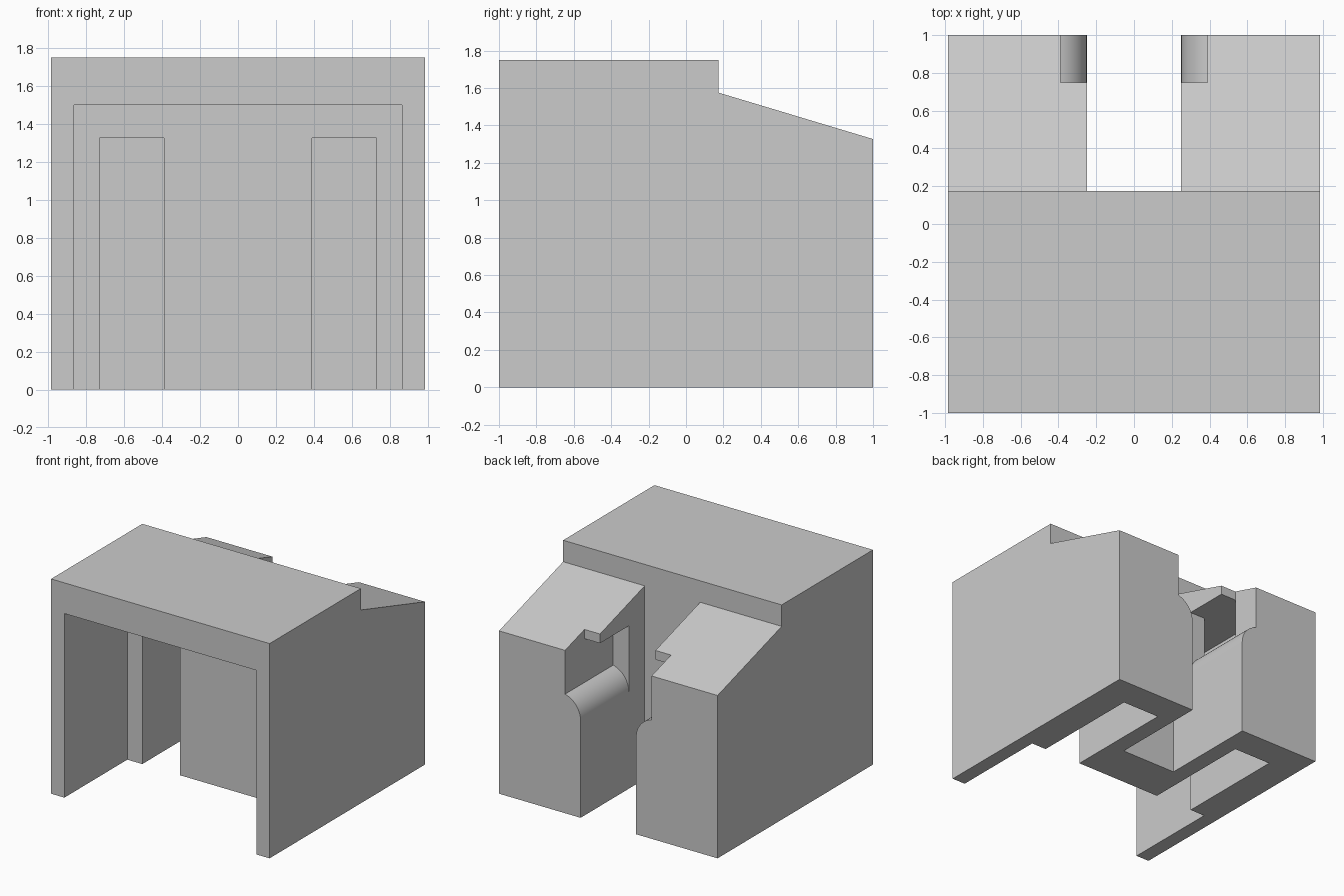
import bpy, bmesh, math
from mathutils import Vector

cube = bpy.data.objects.get("Cube")
if cube:
    bpy.data.objects.remove(cube, do_unlink=True)

grey = bpy.data.materials.new("plain grey")
grey.use_nodes = True
COLOUR = (0.6, 0.6, 0.6, 1)
grey.diffuse_color = COLOUR
grey.node_tree.nodes["Principled BSDF"].inputs["Base Color"].default_value = COLOUR


def extrude(name, points, direction):
    """Solid made by sweeping a flat outline along a direction."""
    bm = bmesh.new()
    face = bm.faces.new([bm.verts.new(p) for p in points])
    swept = bmesh.ops.extrude_face_region(bm, geom=[face])["geom"]
    verts = [v for v in swept if isinstance(v, bmesh.types.BMVert)]
    bmesh.ops.translate(bm, verts=verts, vec=Vector(direction))
    bmesh.ops.recalc_face_normals(bm, faces=bm.faces)
    mesh = bpy.data.meshes.new(name)
    bm.to_mesh(mesh)
    bm.free()
    mesh.materials.append(grey)
    obj = bpy.data.objects.new(name, mesh)
    bpy.context.collection.objects.link(obj)
    return obj


def box(name, x0, x1, y0, y1, z0, z1):
    outline = [(x0, y0, z0), (x1, y0, z0), (x1, y1, z0), (x0, y1, z0)]
    return extrude(name, outline, (0, 0, z1 - z0))


def cut(target, cutter):
    """Subtract the cutter from the target, then discard it."""
    mod = target.modifiers.new("cut", "BOOLEAN")
    mod.operation = "DIFFERENCE"
    mod.solver = "EXACT"
    mod.object = cutter
    cutter.hide_render = True
    bpy.context.view_layer.objects.active = target
    bpy.ops.object.modifier_apply(modifier=mod.name)
    bpy.data.objects.remove(cutter, do_unlink=True)


# Main dimensions
HALF_W, STEP_Y = 0.985, 0.175
SLOT_X, WALL_X, POCKET_X = 0.25, 0.39, 0.73
POCKET_TOP, POCKET_END = 1.327, 0.75

# Housing: side profile with a stepped, sloping back roof
profile = [(-1, 0), (1, 0), (1, 1.327), (STEP_Y, 1.575), (STEP_Y, 1.75), (-1, 1.75)]
housing = extrude("housing", [(-HALF_W, y, z) for y, z in profile], (2 * HALF_W, 0, 0))

# Front bay and back slot
cut(housing, box("front_bay", -0.865, 0.865, -1.2, -0.19, -0.2, 1.5))
cut(housing, box("back_slot", -SLOT_X, SLOT_X, STEP_Y, 1.2, -0.2, 2))

# Side pockets, round-silled windows and roof notches, mirrored
RADIUS, SILL = 0.186, 0.79
sweep = math.acos(1 - (WALL_X - SLOT_X) / RADIUS)
arc = [(SLOT_X + RADIUS * (1 - math.cos(sweep * i / 16)),
        SILL + RADIUS * math.sin(sweep * i / 16)) for i in range(17)]
window = [(0.2, SILL)] + arc + [(WALL_X, POCKET_TOP), (0.2, POCKET_TOP)]
for s in (-1, 1):
    cut(housing, box("pocket", s * WALL_X, s * POCKET_X, -0.3, POCKET_END, -0.2, POCKET_TOP))
    cut(housing, extrude("window", [(s * x, 0.38, z) for x, z in window], (0, 0.8, 0)))
    cut(housing, box("roof_notch", s * 0.2, s * WALL_X, POCKET_END, 1.2, 1.2, 1.6))

# Smooth the round sills, keep every other edge sharp
bpy.ops.object.select_all(action="DESELECT")
housing.select_set(True)
bpy.context.view_layer.objects.active = housing
bpy.ops.object.shade_smooth_by_angle(angle=math.radians(30))
